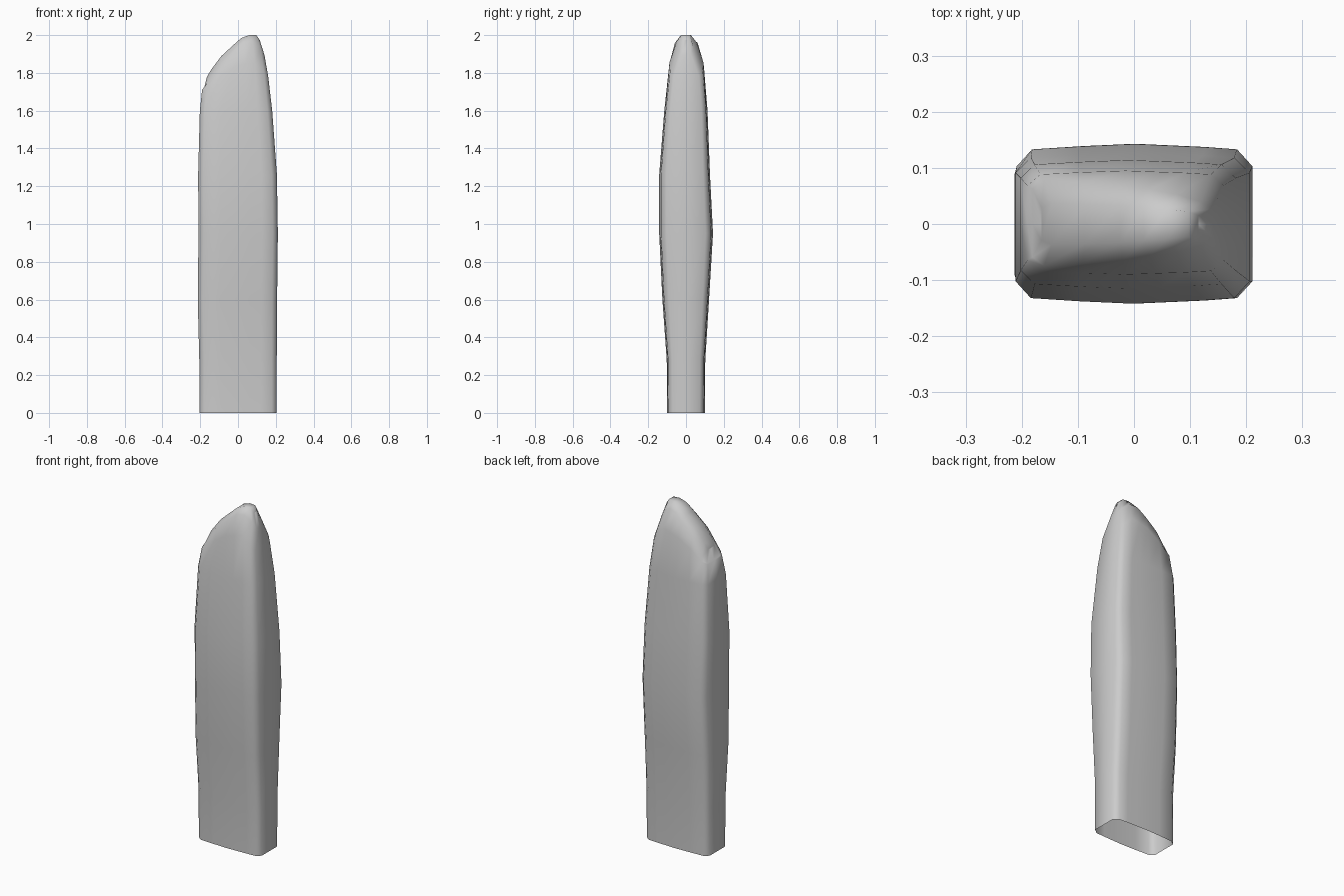
import bpy, bmesh

if "Cube" in bpy.data.objects:
    bpy.data.objects.remove(bpy.data.objects["Cube"])

# Top edge of the slanted tip, seen from the front (x, z)
TOP = [(-0.185, 1.74), (-0.12, 1.86), (0.0, 1.97), (0.035, 2.0),
       (0.1, 2.0), (0.14, 1.93), (0.17, 1.8)]
# Half cross-section: fraction of half width, share of depth
SECTION = [(-1, 0.72), (-0.87, 0.93), (-0.45, 0.97), (0, 1), (0.3, 0.98),
           (0.6, 0.96), (0.87, 0.93), (1, 0.72)]
N = len(SECTION)


def interp(table, x):
    if x <= table[0][0]:
        return table[0][1]
    for (x0, v0), (x1, v1) in zip(table, table[1:]):
        if x <= x1:
            return v0 + (v1 - v0) * (x - x0) / (x1 - x0)
    return table[-1][1]


def ring(bm, left, right, front, back, height):
    """front, back and height are functions of x."""
    mid, half = (left + right) / 2, (right - left) / 2
    pts = [(mid + half * u, -front(mid + half * u) * s) for u, s in SECTION]
    pts.append((right, 0))
    pts += [(mid + half * u, back(mid + half * u) * s) for u, s in reversed(SECTION)]
    pts.append((left, 0))
    return [bm.verts.new((x, y, height(x))) for x, y in pts]


def const(v):
    return lambda x: v


bm = bmesh.new()
rings = []

# Level rings of the body: z, left, right, front depth, back depth
for z, l, r, f, b in [(0, -0.205, 0.205, 0.10, 0.10),
                      (0.28, -0.205, 0.205, 0.102, 0.102),
                      (0.6, -0.213, 0.207, 0.125, 0.122),
                      (0.95, -0.209, 0.211, 0.142, 0.143),
                      (1.26, -0.211, 0.206, 0.142, 0.127),
                      (1.6, -0.202, 0.181, 0.115, 0.114)]:
    rings.append(ring(bm, l, r, const(f), const(b), const(z)))

# Tilted rings of the tip
shoulder = [(-0.19, 1.71), (-0.1, 1.78), (0, 1.84), (0.1, 1.86), (0.16, 1.78)]
rings.append(ring(bm, -0.19, 0.16, const(0.09), const(0.095),
                  lambda x: interp(shoulder, x)))
width = [(-0.18, 0.082), (0, 0.064), (0.08, 0.052), (0.14, 0.035)]
rings.append(ring(bm, -0.181, 0.14, lambda x: interp(width, x),
                  lambda x: interp(width, x) * 1.05,
                  lambda x: interp(TOP, x) - 0.035))
rings.append(ring(bm, -0.165, 0.115, lambda x: interp(width, x) * 0.5,
                  lambda x: interp(width, x) * 0.5, lambda x: interp(TOP, x)))

# Skin between rings; the base stays open
for a, b in zip(rings, rings[1:]):
    for i in range(len(a)):
        j = (i + 1) % len(a)
        bm.faces.new((a[i], a[j], b[j], b[i]))

# Close the tip with strips from front to back
t = rings[-1]
for i in range(N - 1):
    bm.faces.new((t[i], t[i + 1], t[2 * N - 1 - i], t[2 * N - i]))
bm.faces.new((t[N - 1], t[N], t[N + 1]))
bm.faces.new((t[2 * N], t[2 * N + 1], t[0]))

for face in bm.faces:
    face.smooth = True
mesh = bpy.data.meshes.new("standing_stone")
bm.to_mesh(mesh)
bm.free()
stone = bpy.data.objects.new("standing_stone", mesh)
bpy.context.collection.objects.link(stone)
